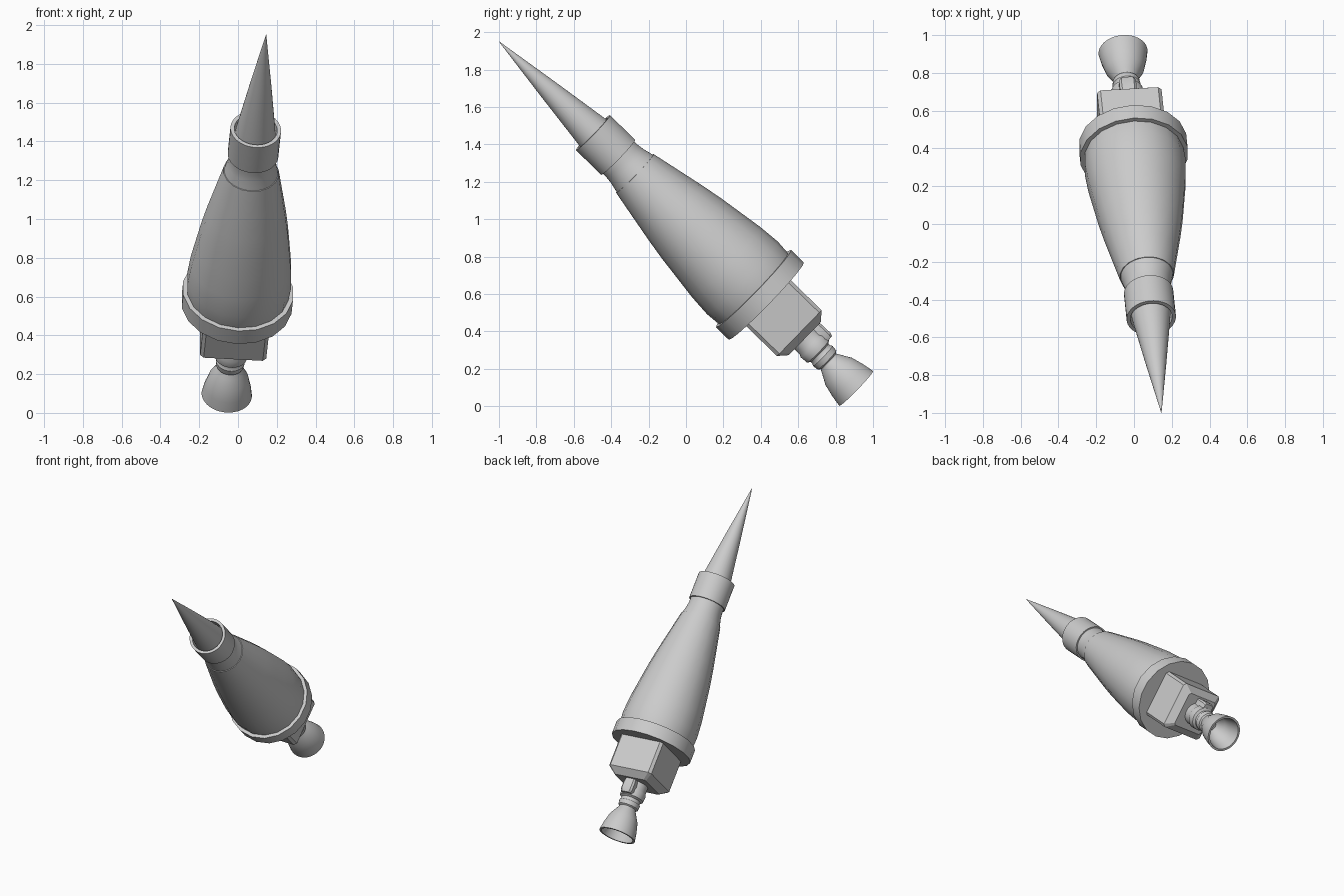
import bpy, math
from mathutils import Matrix, Vector

cube = bpy.data.objects.get("Cube")
if cube:
    bpy.data.objects.remove(cube, do_unlink=True)

grey = bpy.data.materials.new("light_grey")
grey.use_nodes = True
grey.diffuse_color = (0.6, 0.6, 0.6, 1)
grey.node_tree.nodes["Principled BSDF"].inputs["Base Color"].default_value = (0.6, 0.6, 0.6, 1)

# The long axis runs from the nozzle mouth to the spike tip
base, tip = Vector((-0.058, 0.91, 0.095)), Vector((0.145, -1.0, 1.95))
length = (tip - base).length
axis = (tip - base).normalized()
side = (Vector((1, 0, 0)) - axis * axis.x).normalized()
up = axis.cross(side)
frame = Matrix.Translation(base) @ Matrix((side, up, axis)).transposed().to_4x4()


def circle(sides):
    return [(math.cos(math.tau * (i + 0.5) / sides), math.sin(math.tau * (i + 0.5) / sides))
            for i in range(sides)]


def chamfered_square(half_x, half_y, cut):
    x, y, c = half_x, half_y, cut
    return [(x, c - y), (x, y - c), (x - c, y), (c - x, y),
            (-x, y - c), (-x, c - y), (c - x, -y), (x - c, -y)]


def loft(name, outline, profile, angle=35, offset_y=0):
    """Skin a cross-section along the axis; profile holds (distance, scale)."""
    n = len(outline)
    verts = [(x * r, y * r + offset_y, s) for s, r in profile for x, y in outline]
    faces = []
    for k in range(len(profile) - 1):
        for i in range(n):
            j = (i + 1) % n
            faces.append((k * n + i, k * n + j, (k + 1) * n + j, (k + 1) * n + i))
    last = (len(profile) - 1) * n
    faces += [tuple(reversed(range(n))), tuple(range(last, last + n))]
    mesh = bpy.data.meshes.new(name)
    mesh.from_pydata(verts, [], faces)
    mesh.materials.append(grey)
    obj = bpy.data.objects.new(name, mesh)
    bpy.context.collection.objects.link(obj)
    obj.matrix_world = frame
    bpy.ops.object.select_all(action='DESELECT')
    obj.select_set(True)
    bpy.context.view_layer.objects.active = obj
    bpy.ops.object.shade_smooth_by_angle(angle=math.radians(angle))
    return obj


# Hollow bell: from the inner throat, round the lip, up the outside
loft("nozzle_bell", circle(32), [
    (0.18, 0.045), (0.13, 0.085), (0.06, 0.103), (0.0, 0.115),
    (0.0, 0.13), (0.06, 0.12), (0.13, 0.102), (0.18, 0.074), (0.205, 0.06)])

# Stepped throat
loft("nozzle_throat", circle(32), [
    (0.19, 0.06), (0.21, 0.06), (0.218, 0.071), (0.25, 0.075), (0.262, 0.068),
    (0.275, 0.068), (0.285, 0.084), (0.33, 0.088), (0.345, 0.08), (0.40, 0.08)])
loft("throat_valve", chamfered_square(0.045, 0.035, 0.012),
     [(0.29, 0.8), (0.31, 1), (0.36, 1), (0.39, 0.9)], 25, 0.082)

# Square engine block with chamfered edges
loft("engine_block", chamfered_square(0.171, 0.171, 0.018),
     [(0.393, 0.73), (0.438, 1), (0.68, 1)], 25)

# Flange and tapering body
loft("base_flange", circle(18), [(0.672, 0.288), (0.768, 0.288)])
loft("main_body", circle(18), [
    (0.70, 0.255), (0.77, 0.265), (0.85, 0.271), (0.97, 0.262), (1.10, 0.244),
    (1.23, 0.226), (1.35, 0.205), (1.50, 0.175), (1.655, 0.144)])
loft("body_neck", circle(32), [
    (1.645, 0.141), (1.67, 0.136), (1.71, 0.126), (1.75, 0.121), (1.80, 0.121)])

# Open collar with the spike seated inside
loft("nose_collar", circle(32), [
    (1.779, 0.115), (1.779, 0.131), (1.968, 0.131), (1.968, 0.111), (1.90, 0.111)])
loft("nose_spike", circle(32), [(1.89, 0.11), (1.968, 0.101), (2.3, 0.055), (length, 0.0008)])
